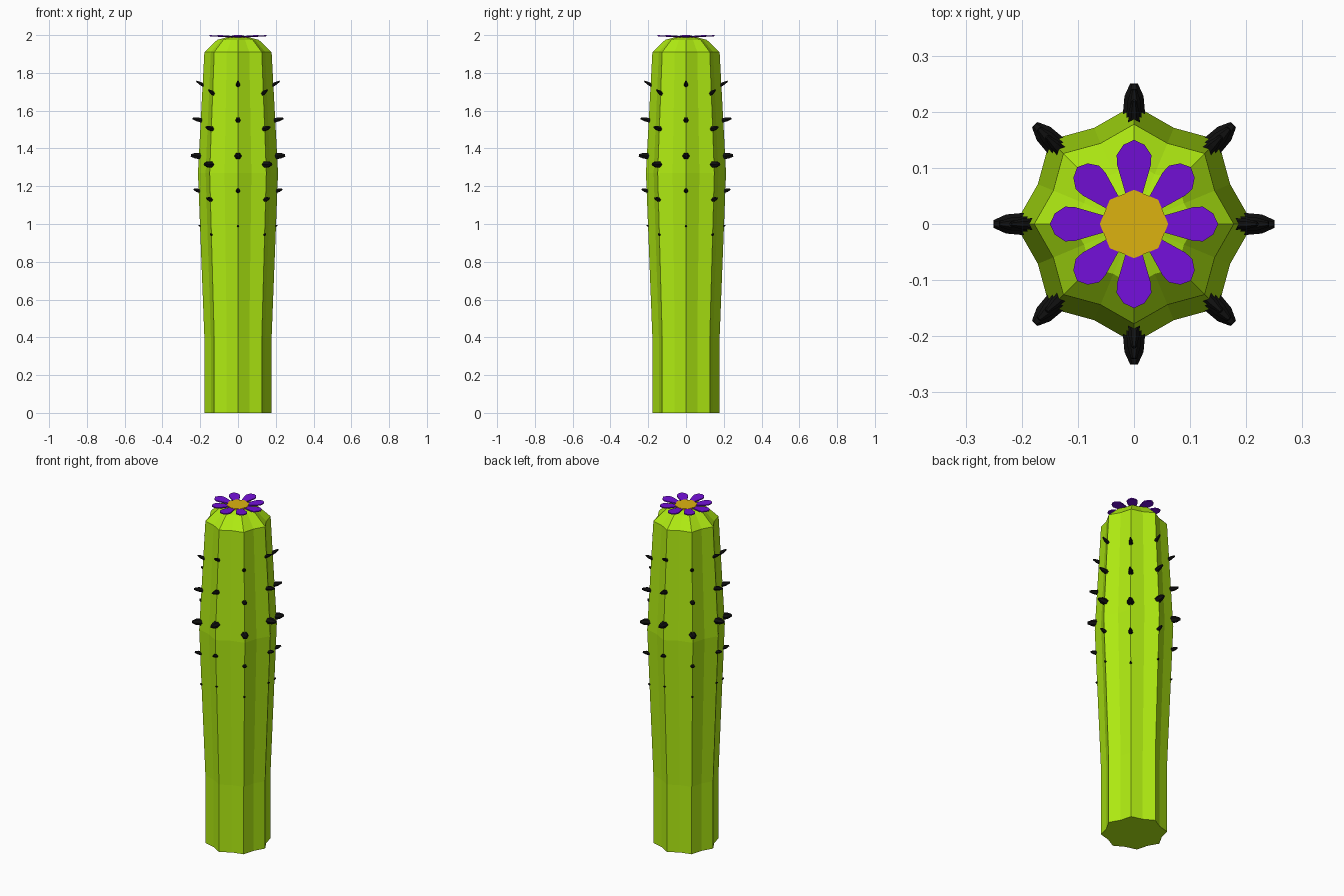
import bpy, bmesh
from math import pi, cos, sin, radians
from mathutils import Matrix, Vector

if "Cube" in bpy.data.objects:
    bpy.data.objects.remove(bpy.data.objects["Cube"])


def material(name, rgb):
    m = bpy.data.materials.new(name)
    m.diffuse_color = (*rgb, 1)
    m.use_nodes = True
    m.node_tree.nodes["Principled BSDF"].inputs["Base Color"].default_value = m.diffuse_color
    return m


def finish(bm, name, mat):
    bmesh.ops.recalc_face_normals(bm, faces=bm.faces)
    me = bpy.data.meshes.new(name)
    bm.to_mesh(me)
    bm.free()
    me.materials.append(mat)
    ob = bpy.data.objects.new(name, me)
    bpy.context.collection.objects.link(ob)
    return ob


def loft(bm, rings):
    """Skin closed rings of points and cap both ends."""
    loops = [[bm.verts.new(p) for p in ring] for ring in rings]
    n = len(loops[0])
    for a, b in zip(loops, loops[1:]):
        for i in range(n):
            j = (i + 1) % n
            bm.faces.new((a[i], a[j], b[j], b[i]))
    bm.faces.new(loops[0][::-1])
    bm.faces.new(loops[-1])


green = material("cactus_green", (0.43, 0.83, 0.006))
black = material("spine_black", (0.005, 0.005, 0.005))
purple = material("petal_purple", (0.17, 0.005, 0.68))
gold = material("flower_gold", (0.72, 0.45, 0.005))

# Ribbed trunk: eight ridges with shallow valleys between, domed top
profile = [(0.178, 0), (0.178, 0.4), (0.212, 1.27), (0.178, 1.91),
           (0.11, 1.975), (0.06, 1.988)]


def star(r, z):
    return [(r * (1 if i % 2 == 0 else 0.875) * cos(i * pi / 8),
             r * (1 if i % 2 == 0 else 0.875) * sin(i * pi / 8), z) for i in range(16)]


bm = bmesh.new()
loft(bm, [star(r, z) for r, z in profile])
finish(bm, "cactus_trunk", green)

# Spines: (height, base radius from axis, tip radius, rise, thickness)
spines = [(0.985, 0.188, 0.208, 0.008, 0.007),
          (1.172, 0.195, 0.235, 0.012, 0.012),
          (1.36, 0.195, 0.25, 0.003, 0.020),
          (1.547, 0.185, 0.24, 0.012, 0.014),
          (1.728, 0.172, 0.220, 0.028, 0.011)]
bm = bmesh.new()
for k in range(8):
    turn = Matrix.Rotation(k * pi / 4, 4, 'Z')
    drop = 0.046 * (k % 2)
    for z, r0, r1, rise, w in spines:
        base, tip = Vector((r0, 0, z - drop)), Vector((r1, 0, z - drop + rise))
        axis = tip - base
        up = Vector((0, 1, 0)).cross(axis).normalized()
        rings = []
        for t, s in ((0, 1), (0.6, 0.85), (1, 0.35)):
            rings.append([turn @ (base + axis * t + w * s * (
                Vector((0, 1, 0)) * cos(a) + up * sin(a)))
                for a in (radians(60 * i) for i in range(6))])
        loft(bm, rings)
finish(bm, "spines", black)

# Eight petals, slightly raised towards their tips
half = [(0.04, 0.012), (0.06, 0.017), (0.105, 0.030), (0.123, 0.031), (0.141, 0.019)]
outline = [(r, -w) for r, w in half] + [(0.15, 0)] + [(r, w) for r, w in reversed(half)]
bm = bmesh.new()
for k in range(8):
    turn = Matrix.Rotation(k * pi / 4, 4, 'Z')
    s = 1 if k % 2 == 0 else 0.955
    loft(bm, [[turn @ Vector((r * s, w * s, z + 0.06 * r)) for r, w in outline]
              for z in (1.985, 1.991)])
finish(bm, "petals", purple)

# Flower centre
bm = bmesh.new()
bmesh.ops.create_cone(bm, cap_ends=True, segments=8, radius1=0.061, radius2=0.061, depth=0.012,
                      matrix=Matrix.Translation((0, 0, 1.99)))
# Octagon corners lie on the axes
ang = max(bm.verts, key=lambda v: v.co.x).co
if abs(ang.y) > 0.01:
    bmesh.ops.rotate(bm, verts=bm.verts, cent=(0, 0, 0), matrix=Matrix.Rotation(pi / 8, 3, 'Z'))
finish(bm, "flower_centre", gold)
